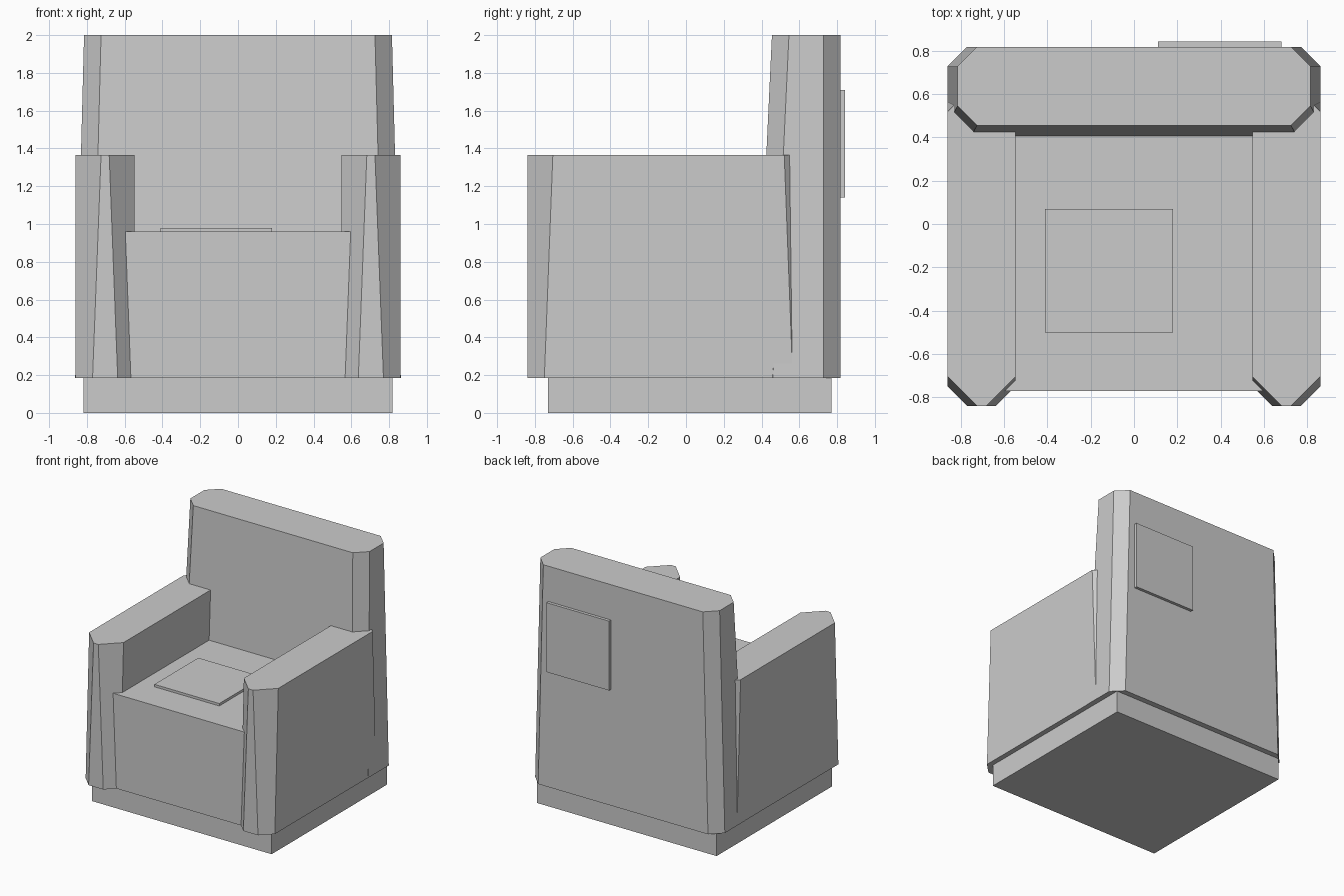
import bpy, bmesh

cube = bpy.data.objects.get("Cube")
if cube:
    bpy.data.objects.remove(cube, do_unlink=True)

grey = bpy.data.materials.new("plain_grey")
grey.use_nodes = True
colour = (0.6, 0.6, 0.6, 1)
grey.diffuse_color = colour
grey.node_tree.nodes["Principled BSDF"].inputs["Base Color"].default_value = colour


def outline(x0, x1, y0, y1, c):
    """Rectangle with its corners cut off by c (plain rectangle when c is 0)."""
    if not c:
        return [(x0, y0), (x1, y0), (x1, y1), (x0, y1)]
    return [(x0 + c, y0), (x1 - c, y0), (x1, y0 + c), (x1, y1 - c),
            (x1 - c, y1), (x0 + c, y1), (x0, y1 - c), (x0, y0 + c)]


def loft(name, z0, z1, bottom, top=None):
    """Closed solid between a bottom outline and a top outline."""
    low, high = outline(*bottom), outline(*(top or bottom))
    bm = bmesh.new()
    a = [bm.verts.new((x, y, z0)) for x, y in low]
    b = [bm.verts.new((x, y, z1)) for x, y in high]
    bm.faces.new(a[::-1])
    bm.faces.new(b)
    for i in range(len(a)):
        j = (i + 1) % len(a)
        bm.faces.new((a[i], a[j], b[j], b[i]))
    mesh = bpy.data.meshes.new(name)
    bm.to_mesh(mesh)
    bm.free()
    mesh.materials.append(grey)
    obj = bpy.data.objects.new(name, mesh)
    bpy.context.collection.objects.link(obj)
    return obj


# Plinth and seat block
loft("base", 0, 0.185, (-0.817, 0.817, -0.73, 0.77, 0))
loft("seat", 0.185, 0.96, (-0.62, 0.62, -0.77, 0.5, 0))

# Backrest, narrowing towards the top
loft("backrest", 0.185, 2.0, (-0.862, 0.862, 0.37, 0.817, 0.09),
     (-0.815, 0.815, 0.455, 0.817, 0.09))

# Armrests, with corner cuts that widen upwards
for name, x0, x1 in (("left_arm", 0.547, 0.86), ("right_arm", -0.86, -0.547)):
    loft(name, 0.185, 1.365, (x0, x1, -0.84, 0.655, 0.09),
         (x0, x1, -0.84, 0.655, 0.135))

# Thin panels on the seat and the rear
loft("seat_panel", 0.95, 0.98, (-0.41, 0.18, -0.5, 0.07, 0))
loft("rear_panel", 1.14, 1.71, (0.11, 0.68, 0.8, 0.842, 0))
